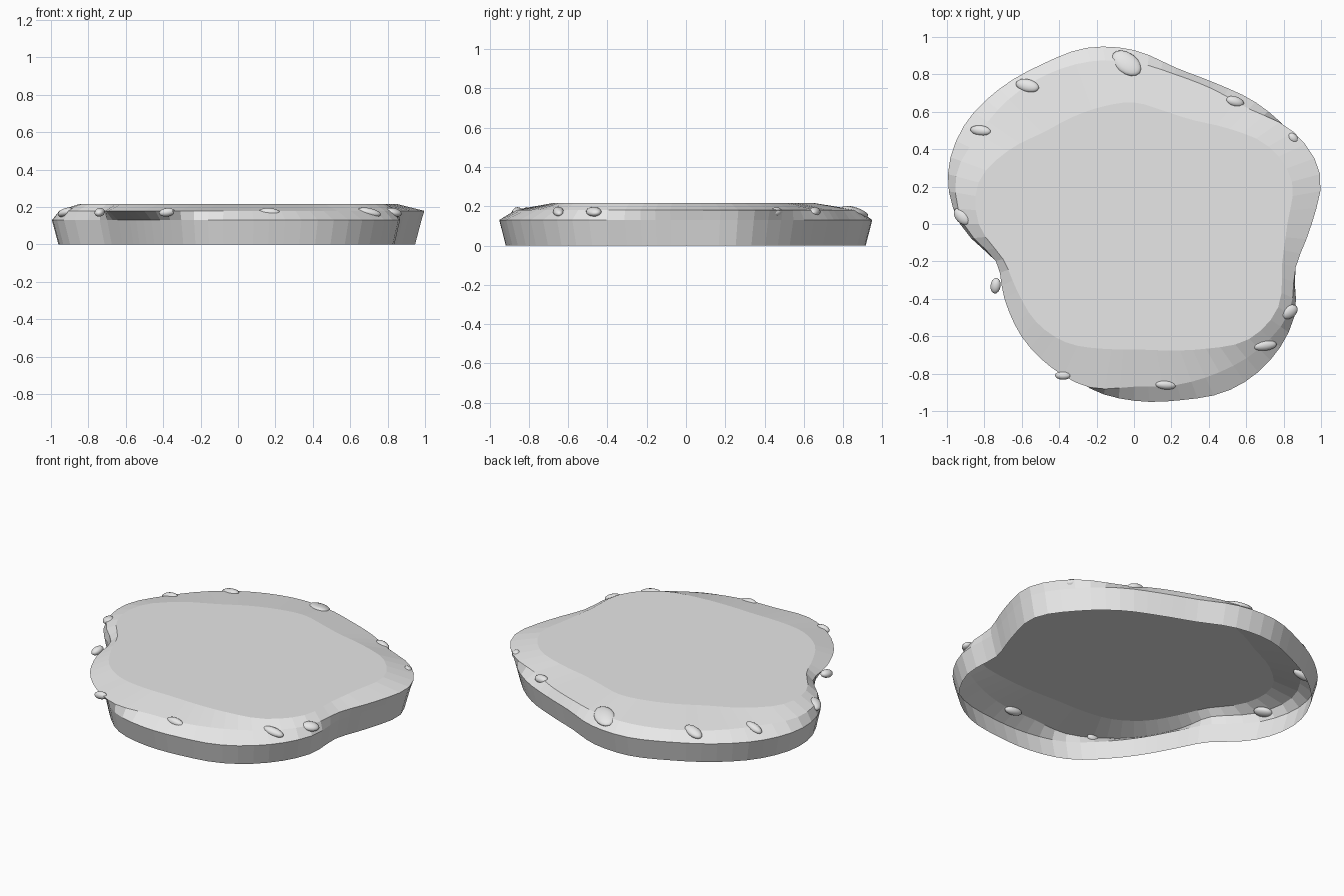
import bpy, bmesh, math
from mathutils import Matrix, Vector

cube = bpy.data.objects.get("Cube")
if cube:
    bpy.data.objects.remove(cube, do_unlink=True)

SEGMENTS = 72

stone = bpy.data.materials.new("light_stone")
stone.use_nodes = True
colour = (0.8, 0.8, 0.8, 1)
stone.diffuse_color = colour
stone.node_tree.nodes["Principled BSDF"].inputs["Base Color"].default_value = colour


def finish(bm, name, smooth=False):
    mesh = bpy.data.meshes.new(name)
    for face in bm.faces:
        face.smooth = smooth
    bm.to_mesh(mesh)
    bm.free()
    mesh.materials.append(stone)
    obj = bpy.data.objects.new(name, mesh)
    bpy.context.collection.objects.link(obj)
    return obj


def smooth_radius(radii, t):
    # periodic Catmull-Rom interpolation, t counted in steps of the list
    n, i = len(radii), int(t)
    f = t - i
    a, b, c, d = (radii[(i + k) % n] for k in (-1, 0, 1, 2))
    return b + 0.5 * f * (c - a + f * (2 * a - 5 * b + 4 * c - d + f * (3 * (b - c) + d - a)))


def add_ring(bm, radii, z, scale=1.0):
    ring = []
    for s in range(SEGMENTS):
        r = scale * smooth_radius(radii, s * len(radii) / SEGMENTS)
        a = math.tau * s / SEGMENTS
        ring.append(bm.verts.new((r * math.cos(a), r * math.sin(a), z)))
    return ring


# Outlines as radii, one every fifteen degrees from +x
wall_outline = [.935, 1.015, .97, .92, .87, .865, .93, .975, .986, 1.02, 1.05, 1.03,
                .93, .765, .74, .77, .83, .91, .945, .975, 1.025, 1.03, .99, .89]
ledge_outline = [.95, 1.03, .985, .87, .835, .83, .865, .9, .925, .945, .96, .985,
                 .91, .765, .8, .85, .885, .905, .87, .89, .915, .945, .955, .895]
top_outline = [.82, .875, .83, .72, .64, .625, .65, .65, .66, .69, .78, .86,
               .83, .725, .72, .74, .73, .69, .67, .7, .77, .87, .89, .82]

# Slab: flared wall, uneven ledge and flat top, open underneath
bm = bmesh.new()
rings = [add_ring(bm, wall_outline, 0, .965),
         add_ring(bm, wall_outline, .13),
         add_ring(bm, ledge_outline, .18),
         add_ring(bm, top_outline, .217)]
for low, high in zip(rings, rings[1:]):
    for s in range(SEGMENTS):
        e = (s + 1) % SEGMENTS
        bm.faces.new((low[s], low[e], high[e], high[s]))
bm.faces.new(rings[-1])
finish(bm, "slab")

# Pebbles set along the ledge: x, y, length, width, turn in degrees
pebbles = [(-.04, .86, .18, .115, -38), (-.57, .74, .13, .07, -15),
           (-.82, .5, .115, .055, -8), (-.92, .04, .11, .07, -45),
           (-.74, -.33, .085, .055, 80), (-.38, -.81, .085, .045, 0),
           (.17, -.86, .115, .05, -5), (.7, -.65, .13, .055, 5),
           (.83, -.47, .1, .07, 30), (.85, .46, .07, .05, -40),
           (.54, .655, .1, .055, -15)]
for x, y, length, width, turn in pebbles:
    bm = bmesh.new()
    bmesh.ops.create_uvsphere(bm, u_segments=16, v_segments=10, radius=.5)
    tilt = Matrix.Rotation(.3, 4, Vector((-y, x, 0)))
    spin = Matrix.Rotation(math.radians(turn), 4, "Z")
    bm.transform(Matrix.Translation((x, y, .172)) @ tilt @ spin
                 @ Matrix.Diagonal((length, width, .045, 1)))
    finish(bm, "pebble", smooth=True)
